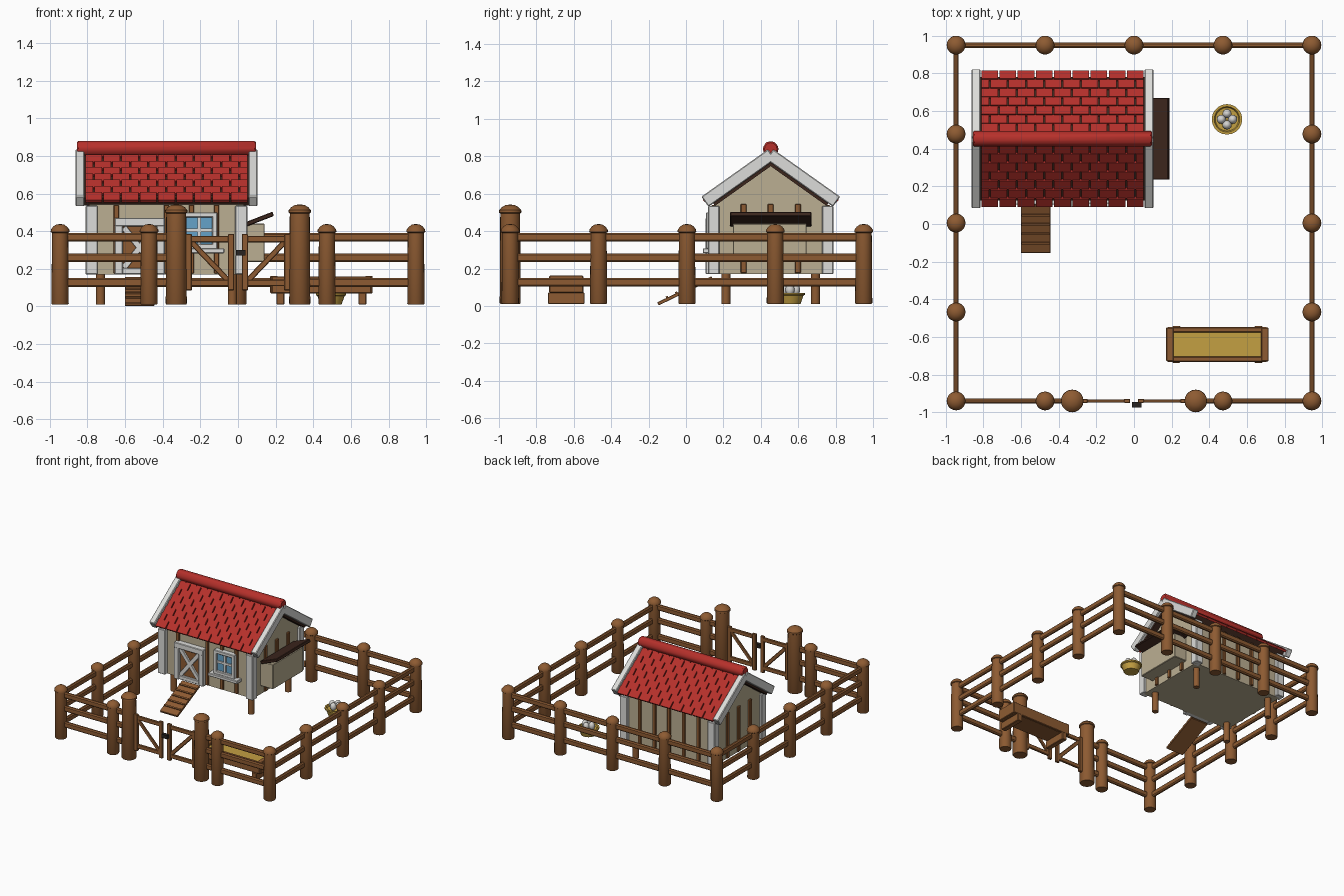
import bpy, bmesh, math
from mathutils import Vector, Matrix

if "Cube" in bpy.data.objects:
    bpy.data.objects.remove(bpy.data.objects["Cube"])


def material(name, r, g, b):
    m = bpy.data.materials.new(name)
    m.diffuse_color = (r, g, b, 1)
    m.use_nodes = True
    m.node_tree.nodes["Principled BSDF"].inputs["Base Color"].default_value = m.diffuse_color
    return m


WOOD = material("wood_brown", 0.27, 0.105, 0.032)
WHITE = material("trim_white", 0.72, 0.72, 0.70)
RED = material("roof_red", 0.47, 0.03, 0.024)
BEIGE = material("wall_beige", 0.50, 0.43, 0.29)
DARK = material("dark_brown", 0.045, 0.019, 0.012)
STRAW = material("straw_yellow", 0.55, 0.35, 0.055)
BLUE = material("window_blue", 0.13, 0.36, 0.58)
EGG = material("egg_white", 0.66, 0.65, 0.63)
METAL = material("latch_metal", 0.02, 0.016, 0.014)


def finish(name, bm, mat, bevel=0):
    bmesh.ops.recalc_face_normals(bm, faces=bm.faces)
    me = bpy.data.meshes.new(name)
    bm.to_mesh(me)
    bm.free()
    me.materials.append(mat)
    ob = bpy.data.objects.new(name, me)
    bpy.context.collection.objects.link(ob)
    if bevel:
        mod = ob.modifiers.new("bevel", 'BEVEL')
        mod.width, mod.segments = bevel, 1
    return ob


def add_box(bm, mtx, size):
    bmesh.ops.create_cube(bm, size=1, matrix=mtx @ Matrix.Diagonal((*size, 1)))


def box(name, x, y, z, mat, bevel=0.004):
    """Box from (low, high) ranges."""
    bm = bmesh.new()
    c = [(a + b) / 2 for a, b in (x, y, z)]
    add_box(bm, Matrix.Translation(c), [b - a for a, b in (x, y, z)])
    return finish(name, bm, mat, bevel)


def beam(name, p, q, wide, high, mat, bevel=0.004):
    """Box running from p to q."""
    p, q = Vector(p), Vector(q)
    rot = (q - p).to_track_quat('X', 'Z').to_matrix().to_4x4()
    bm = bmesh.new()
    add_box(bm, Matrix.Translation((p + q) / 2) @ rot, ((q - p).length, wide, high))
    return finish(name, bm, mat, bevel)


smooth = []


def lathe(name, x, y, profile, mat, n=20):
    """Solid of revolution from (radius, z) points."""
    bm = bmesh.new()
    vs = [bm.verts.new((x + r, y, z)) for r, z in profile]
    es = [bm.edges.new(e) for e in zip(vs, vs[1:])]
    bmesh.ops.spin(bm, geom=vs + es, cent=(x, y, 0), axis=(0, 0, 1),
                   angle=2 * math.pi, steps=n)
    bmesh.ops.remove_doubles(bm, verts=bm.verts, dist=1e-5)
    ob = finish(name, bm, mat)
    smooth.append(ob)
    return ob


# ---- Fence: posts and rails
E, Y0, Y1 = 0.945, -0.94, 0.95


def post(name, x, y, r, top):
    lathe(name, x, y, [(0, 0.01), (r - 0.004, 0.01), (r, 0.016), (r - 0.003, top - 0.047),
                       (r + 0.004, top - 0.043), (r + 0.003, top - 0.03), (r * 0.8, top - 0.014),
                       (r * 0.45, top - 0.003), (0, top)], WOOD)


ys = [Y0 + (Y1 - Y0) * i / 4 for i in range(5)]
spots = [(sx * E, y) for sx in (-1, 1) for y in ys]
spots += [(x, Y1) for x in (-E / 2, 0, E / 2)] + [(x, Y0) for x in (-E / 2, E / 2)]
for x, y in spots:
    post("fence_post", x, y, 0.046, 0.438)
for s in (-1, 1):
    post("gate_post", s * 0.328, Y0, 0.056, 0.542)
for z in (0.367, 0.258, 0.127):
    beam("back_rail", (-E, Y1, z), (E, Y1, z), 0.028, 0.046, WOOD, 0.008)
    for s in (-1, 1):
        beam("side_rail", (s * E, Y0, z), (s * E, Y1, z), 0.028, 0.046, WOOD, 0.008)
        beam("front_rail", (s * E, Y0, z), (s * 0.33, Y0, z), 0.028, 0.046, WOOD, 0.008)

# ---- Gate leaves
for s in (-1, 1):
    for x in (0.262, 0.037):
        beam("gate_stile", (s * x, Y0, 0.085), (s * x, Y0, 0.385), 0.022, 0.034, WOOD)
    for z in (0.358, 0.125):
        beam("gate_bar", (s * 0.262, Y0, z), (s * 0.037, Y0, z), 0.018, 0.034, WOOD)
    beam("gate_brace", (s * 0.255, Y0, 0.35), (s * 0.045, Y0, 0.13), 0.015, 0.03, WOOD)
box("gate_latch", (-0.01, 0.04), (-0.975, -0.945), (0.27, 0.3), METAL, 0)

# ---- Coop walls: gabled prism
CX, CY = -0.38, 0.453
bm = bmesh.new()
outline = [(0.15, 0.17), (0.756, 0.17), (0.756, 0.545), (CY, 0.765), (0.15, 0.545)]
face = bm.faces.new([bm.verts.new((-0.79, y, z)) for y, z in outline])
ext = bmesh.ops.extrude_face_region(bm, geom=[face])
bmesh.ops.translate(bm, vec=(0.82, 0, 0),
                    verts=[v for v in ext["geom"] if isinstance(v, bmesh.types.BMVert)])
finish("coop_walls", bm, BEIGE)

# ---- Corner trims, legs, battens
for sx in (-1, 1):
    for sy in (-1, 1):
        xs = sorted((CX + sx * 0.43, CX + sx * 0.365))
        yy = sorted((CY + sy * 0.335, CY + sy * 0.275))
        box("corner_trim", xs, yy, (0.17, 0.535), WHITE)
        lathe("coop_leg", CX + sx * 0.35, CY + sy * 0.24,
              [(0, 0.01), (0.024, 0.01), (0.024, 0.18), (0, 0.18)], WOOD, 12)
for i in range(-2, 3):
    for y in (0.15, 0.756):
        x = CX + i * 0.133
        if y > 0.5 or i != -1:
            box("wall_batten", (x - 0.014, x + 0.014), (y - 0.014, y + 0.014), (0.175, 0.54), WOOD)
for i in (-1, 0, 1):
    for x in (-0.79, 0.03):
        y = CY + i * 0.145
        box("gable_batten", (x - 0.014, x + 0.014), (y - 0.016, y + 0.016), (0.175, 0.545), WOOD)

# ---- Roof: deck, tiles, barge boards, ridge
APEX, RUN, SLOPE = 0.807, 0.347, 0.71
ang = math.atan(SLOPE)
length = RUN / math.cos(ang)
for s in (-1, 1):
    # slope frame: u along x, v down the slope, w outward
    v = Vector((0, s * math.cos(ang), -math.sin(ang)))
    w = Vector((0, s * math.sin(ang), math.cos(ang)))
    u = v.cross(w)
    frame = Matrix((u, v, w)).transposed().to_4x4()
    frame.translation = (CX, CY, APEX)
    bm = bmesh.new()
    add_box(bm, frame @ Matrix.Translation((0, length / 2 - 0.01, -0.024)),
            (0.92, length - 0.03, 0.05))
    finish("roof_deck", bm, DARK)
    for x in (-0.46, 0.46):
        bm = bmesh.new()
        add_box(bm, frame @ Matrix.Translation((x, length / 2, 0)), (0.048, length + 0.012, 0.066))
        finish("barge_board", bm, WHITE, 0.005)
    bm = bmesh.new()
    pitch, wide, half = 0.0575, 0.0967, 0.435
    tilt = Matrix.Rotation(-0.12, 4, 'X')
    for row in range(8):
        v0 = length + 0.01 - row * pitch - 0.031
        for k in range(10):
            a = -half + (k - 0.5 * (row % 2)) * wide
            a, b = max(a, -half) + 0.004, min(a + wide, half) - 0.004
            if b - a > 0.02:
                add_box(bm, frame @ Matrix.Translation(((a + b) / 2, v0, 0.009)) @ tilt,
                        (b - a, 0.06, 0.018))
    finish("roof_tiles", bm, RED)
bm = bmesh.new()
bmesh.ops.create_cone(bm, cap_ends=True, segments=12, radius1=0.042, radius2=0.042, depth=0.95,
                      matrix=Matrix.Translation((CX, CY, 0.839)) @ Matrix.Rotation(math.pi / 2, 4, 'Y'))
smooth.append(finish("ridge_cap", bm, RED, 0.008))

# ---- Door with frame and cross
DX = -0.522
box("door_panel", (DX - 0.1, DX + 0.1), (0.13, 0.16), (0.175, 0.44), WOOD, 0)
for s in (-1, 1):
    xs = sorted((DX + s * 0.133, DX + s * 0.09))
    box("door_frame_side", xs, (0.105, 0.155), (0.17, 0.47), WHITE)
    beam("door_cross", (DX - s * 0.085, 0.124, 0.205), (DX + s * 0.085, 0.124, 0.42), 0.018, 0.032, WHITE, 0.002)
box("door_frame_top", (DX - 0.133, DX + 0.133), (0.103, 0.155), (0.425, 0.47), WHITE)
box("door_frame_bottom", (DX - 0.1, DX + 0.1), (0.112, 0.155), (0.172, 0.205), WHITE)

# ---- Window with sill
WX = -0.205
box("window_glass", (WX - 0.08, WX + 0.08), (0.128, 0.152), (0.32, 0.49), BLUE, 0)
for s in (-1, 1):
    xs = sorted((WX + s * 0.095, WX + s * 0.068))
    box("window_side", xs, (0.108, 0.155), (0.305, 0.5), WHITE)
for z in (0.305, 0.473):
    box("window_bar", (WX - 0.095, WX + 0.095), (0.108, 0.155), (z, z + 0.027), WHITE)
box("window_mullion", (WX - 0.009, WX + 0.009), (0.118, 0.15), (0.31, 0.49), WHITE, 0)
box("window_crossbar", (WX - 0.08, WX + 0.08), (0.119, 0.15), (0.395, 0.413), WHITE, 0)
box("window_sill", (WX - 0.132, WX + 0.132), (0.09, 0.155), (0.282, 0.308), WHITE)

# ---- Nest box with raised lid
box("nest_box", (0.02, 0.142), (0.25, 0.645), (0.237, 0.44), BEIGE)
beam("nest_lid", (0.04, 0.453, 0.435), (0.187, 0.453, 0.492), 0.435, 0.024, DARK)

# ---- Ramp with cleats
r0, r1 = Vector((DX, -0.15, 0.011)), Vector((DX, 0.14, 0.15))
beam("ramp_board", r0, r1, 0.158, 0.018, WOOD, 0.002)
d = (r1 - r0).normalized()
n = Vector((0, -d.z, d.y))
for i in range(5):
    c = r0 + d * (0.06 + i * 0.055) + n * 0.012
    beam("ramp_cleat", c - d * 0.006, c + d * 0.006, 0.15, 0.01, WOOD, 0)

# ---- Feeding trough
TX, TY = 0.443, -0.64
for s in (-1, 1):
    ya, yb = TY + s * 0.078, TY + s * 0.058
    beam("trough_side", (TX - 0.265, ya, 0.115), (TX + 0.265, ya, 0.115), 0.028, 0.09, WOOD)
    xs = sorted((TX + s * 0.272, TX + s * 0.232))
    box("trough_end", xs, (TY - 0.09, TY + 0.09), (0.07, 0.163), WOOD)
    xf = TX + s * 0.218
    box("trough_foot", (xf - 0.021, xf + 0.021), (TY - 0.098, TY + 0.098), (0.01, 0.072), WOOD)
box("trough_floor", (TX - 0.25, TX + 0.25), (TY - 0.08, TY + 0.08), (0.068, 0.09), WOOD, 0)
box("trough_feed", (TX - 0.235, TX + 0.235), (TY - 0.068, TY + 0.068), (0.085, 0.145), STRAW, 0)

# ---- Egg basket
BX, BY = 0.494, 0.556
lathe("basket", BX, BY, [(0, 0.01), (0.056, 0.01), (0.072, 0.055), (0.081, 0.06), (0.081, 0.07),
                         (0.068, 0.07), (0.062, 0.058), (0, 0.058)], STRAW)
for i in range(4):
    a = i * math.pi / 2
    bm = bmesh.new()
    bmesh.ops.create_uvsphere(bm, u_segments=14, v_segments=10, radius=1, matrix=Matrix.Translation(
        (BX + 0.03 * math.cos(a), BY + 0.03 * math.sin(a), 0.086)) @ Matrix.Diagonal((0.024, 0.024, 0.031, 1)))
    smooth.append(finish("egg", bm, EGG))

# ---- Smooth shading on round parts
for ob in smooth:
    ob.select_set(True)
bpy.context.view_layer.objects.active = smooth[0]
bpy.ops.object.shade_smooth_by_angle(angle=math.radians(35))
